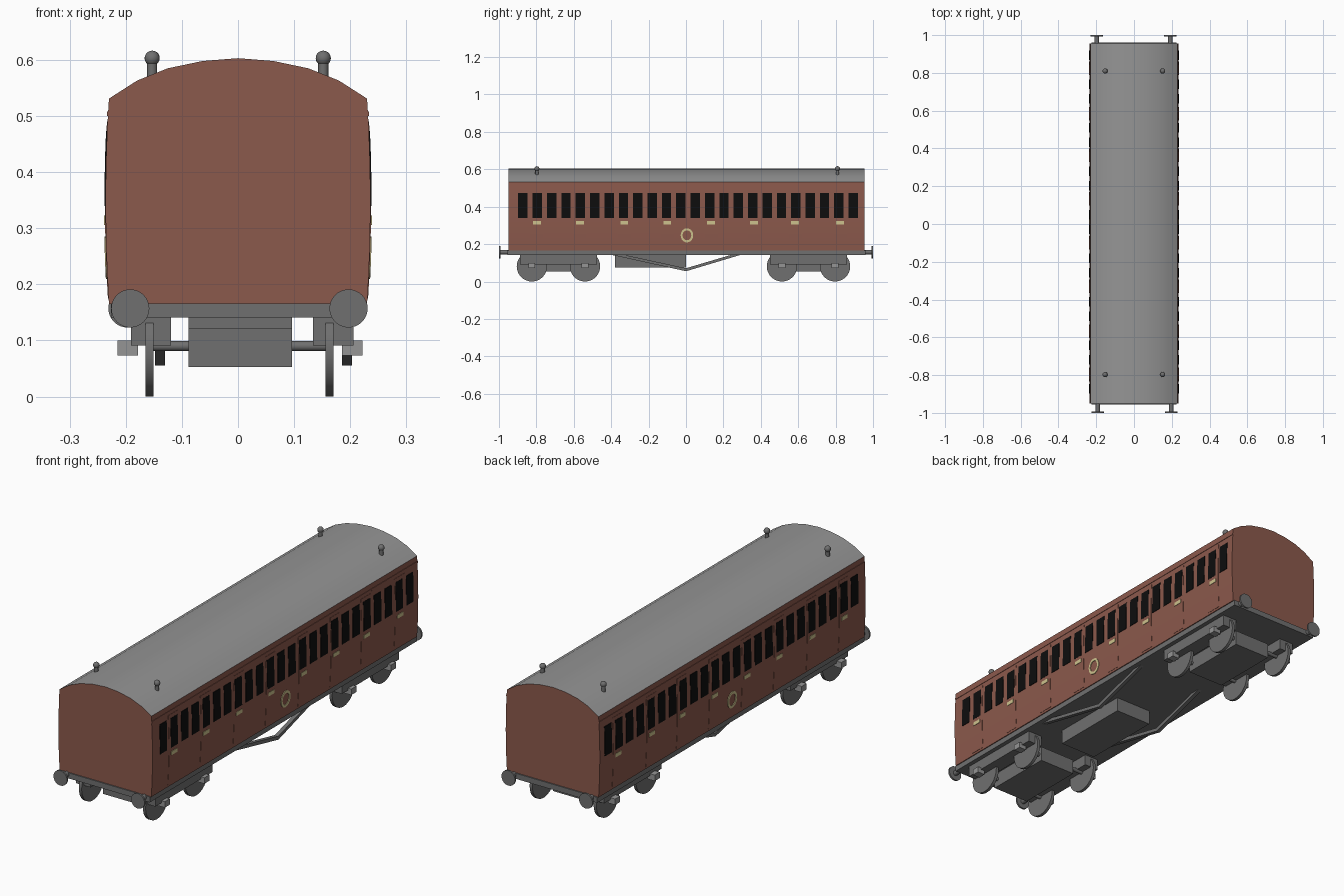
import bpy, bmesh, math
from mathutils import Matrix, Vector

if "Cube" in bpy.data.objects:
    bpy.data.objects.remove(bpy.data.objects["Cube"])


def material(name, rgb):
    m = bpy.data.materials.new(name)
    m.diffuse_color = (*rgb, 1)
    m.use_nodes = True
    m.node_tree.nodes["Principled BSDF"].inputs["Base Color"].default_value = m.diffuse_color
    return m


BROWN = material("red_brown", (0.26, 0.10, 0.072))
ROOF = material("roof_grey", (0.30, 0.30, 0.30))
GREY = material("underframe_grey", (0.16, 0.16, 0.16))
BLACK = material("window_black", (0.004, 0.004, 0.004))
CREAM = material("pale_gold", (0.62, 0.55, 0.27))


def finish(name, bm, mats, smooth=False):
    bmesh.ops.recalc_face_normals(bm, faces=bm.faces)
    me = bpy.data.meshes.new(name)
    bm.to_mesh(me)
    bm.free()
    ob = bpy.data.objects.new(name, me)
    bpy.context.collection.objects.link(ob)
    for m in mats:
        me.materials.append(m)
    if smooth:
        bpy.context.view_layer.objects.active = ob
        ob.select_set(True)
        bpy.ops.object.shade_smooth_by_angle(angle=math.radians(35))
        ob.select_set(False)
    return ob


def extrude(bm, pts, delta):
    # solid from a closed outline of 3D points
    f = bm.faces.new([bm.verts.new(p) for p in pts])
    r = bmesh.ops.extrude_face_region(bm, geom=[f], use_keep_orig=True)
    bmesh.ops.translate(bm, vec=delta, verts=[v for v in r["geom"] if isinstance(v, bmesh.types.BMVert)])


def box(name, x, y, z, mat):
    bm = bmesh.new()
    bmesh.ops.create_cube(bm, size=1)
    for v in bm.verts:
        v.co = [(a[0] + a[1]) / 2 + c * (a[1] - a[0]) for a, c in zip((x, y, z), v.co)]
    return finish(name, bm, [mat])


def add_cyl(bm, p, q, r, seg=32):
    p, q = Vector(p), Vector(q)
    rot = (q - p).to_track_quat('Z', 'Y').to_matrix().to_4x4()
    bmesh.ops.create_cone(bm, cap_ends=True, segments=seg, radius1=r, radius2=r,
                          depth=(q - p).length, matrix=Matrix.Translation((p + q) / 2) @ rot)


def cyl(name, p, q, r, mat=GREY, seg=32):
    bm = bmesh.new()
    add_cyl(bm, p, q, r, seg)
    return finish(name, bm, [mat], True)


def side_x(z):
    # gently bowed side wall
    return 0.236 - 0.006 * ((z - 0.348) / 0.183) ** 2


def add_plate(bm, s, y0, y1, z0, z1, off, n=4):
    # thin plate following the side wall
    zs = [z0 + (z1 - z0) * i / n for i in range(n + 1)]
    pts = [(s * (side_x(z) + off), y0, z) for z in zs]
    pts += [(s * (side_x(z) - 0.002), y0, z) for z in reversed(zs)]
    extrude(bm, pts, (0, y1 - y0, 0))


# body shell: brown sides and ends, grey curved roof
half = [(side_x(0.165 + 0.366 * i / 12), 0.165 + 0.366 * i / 12) for i in range(13)]
half += [(0.18, 0.563), (0.125, 0.585), (0.063, 0.598)]
outline = half + [(0, 0.603)] + [(-x, z) for x, z in reversed(half)]
bm = bmesh.new()
extrude(bm, [(x, -0.95, z) for x, z in outline], (0, 1.905, 0))
bmesh.ops.recalc_face_normals(bm, faces=bm.faces)
for f in bm.faces:
    f.material_index = 1 if f.normal.z > 0.3 else 0
finish("carriage_body", bm, [BROWN, ROOF], True)

# side details on both walls
plate_y = [-0.797, -0.567, -0.33, -0.10, 0.134, 0.364, 0.583, 0.824]
for s, side in ((1, "right"), (-1, "left")):
    bm = bmesh.new()
    for i in range(24):
        y = -0.872 + i * 0.0768
        add_plate(bm, s, y - 0.025, y + 0.025, 0.34, 0.473, 0.002)
    finish(side + "_windows", bm, [BLACK])

    bm = bmesh.new()
    for y in plate_y:
        add_plate(bm, s, y - 0.021, y + 0.021, 0.306, 0.323, 0.003, 1)
    finish(side + "_door_plates", bm, [CREAM])

    # ring emblem
    bm = bmesh.new()
    n = 32
    rings = []
    for r, off in ((0.025, 0.0), (0.025, 0.003), (0.036, 0.003), (0.036, 0.0)):
        ring = []
        for i in range(n):
            a = 2 * math.pi * i / n
            z = 0.247 + 1.05 * r * math.sin(a)
            ring.append(bm.verts.new((s * (side_x(z) + off), 0.005 + 0.93 * r * math.cos(a), z)))
        rings.append(ring)
    for k in range(4):
        a, b = rings[k], rings[(k + 1) % 4]
        for i in range(n):
            j = (i + 1) % n
            bm.faces.new((a[i], a[j], b[j], b[i]))
    finish(side + "_ring_emblem", bm, [CREAM])

    # door panels and rail under the roof
    bm = bmesh.new()
    for y in plate_y:
        add_plate(bm, s, y - 0.036, y + 0.036, 0.175, 0.49, 0.0012, 8)
    add_plate(bm, s, -0.95, 0.955, 0.5, 0.508, 0.002, 1)
    finish(side + "_doors_and_rail", bm, [BROWN])

# underframe and equipment box
box("underframe", (-0.226, 0.226), (-0.955, 0.96), (0.141, 0.166), GREY)
box("equipment_box", (-0.088, 0.096), (-0.38, 0.0), (0.075, 0.145), GREY)

# truss rods
for x, side in ((-0.139, "left"), (0.194, "right")):
    bm = bmesh.new()
    pts = [(-0.41, 0.145), (0, 0.055), (0.30, 0.145), (0.25, 0.145), (0, 0.071), (-0.34, 0.145)]
    extrude(bm, [(x - 0.009, y, z) for y, z in pts], (0.018, 0, 0))
    finish(side + "_truss", bm, [GREY])

# bogies
for name, cy in (("front", -0.682), ("rear", 0.655)):
    box(name + "_bogie_block", (-0.088, 0.096), (cy - 0.16, cy + 0.16), (0.053, 0.122), GREY)
    for side, x in (("left", (-0.191, -0.119)), ("right", (0.134, 0.206))):
        box(f"{name}_{side}_bogie_frame", x, (cy - 0.205, cy + 0.205), (0.091, 0.143), GREY)
    for k, dy in enumerate((-0.142, 0.142)):
        y = cy + dy
        cyl(f"{name}_axle_{k + 1}", (-0.158, y, 0.09), (0.163, y, 0.09), 0.009, seg=16)
        for side, x, bx in (("left", -0.158, (-0.215, -0.178)), ("right", 0.163, (0.185, 0.222))):
            cyl(f"{name}_{side}_wheel_{k + 1}", (x - 0.007, y, 0.081), (x + 0.007, y, 0.081), 0.081)
            box(f"{name}_{side}_axlebox_{k + 1}", bx, (y - 0.018, y + 0.018), (0.073, 0.1), ROOF)

# buffers
for s, end, xs in ((-1, "front", (-0.192, 0.197)), (1, "rear", (-0.197, 0.192))):
    for x, side in zip(xs, ("left", "right")):
        bm = bmesh.new()
        add_cyl(bm, (x, s * 0.94, 0.157), (x, s * 0.994, 0.157), 0.012, 16)
        add_cyl(bm, (x, s * 0.992, 0.157), (x, s * 1.0, 0.157), 0.034)
        finish(f"{end}_{side}_buffer", bm, [GREY], True)

# roof vents: stem and ball
for y, end in ((-0.797, "front"), (0.81, "rear")):
    for x, side in ((-0.153, "left"), (0.152, "right")):
        bm = bmesh.new()
        add_cyl(bm, (x, y, 0.565), (x, y, 0.60), 0.009, 16)
        bmesh.ops.create_uvsphere(bm, u_segments=16, v_segments=10, radius=0.0135,
                                  matrix=Matrix.Translation((x, y, 0.603)))
        finish(f"{end}_{side}_roof_vent", bm, [GREY], True)
